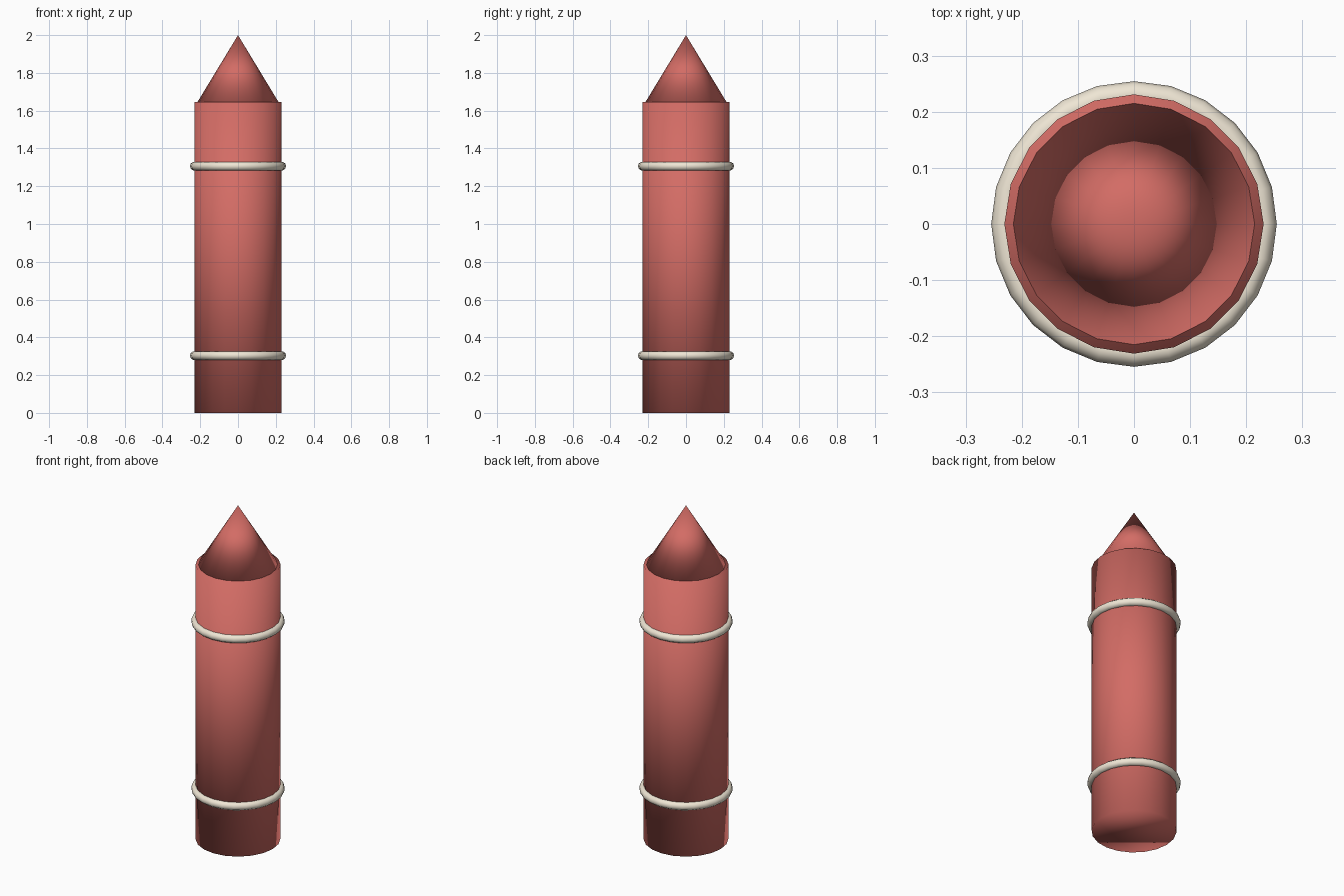
import bpy

if "Cube" in bpy.data.objects:
    bpy.data.objects.remove(bpy.data.objects["Cube"])


def material(name, color):
    m = bpy.data.materials.new(name)
    m.diffuse_color = color
    m.use_nodes = True
    m.node_tree.nodes["Principled BSDF"].inputs["Base Color"].default_value = m.diffuse_color
    return m


red = material("wax_red", (0.65, 0.15, 0.13, 1))
cream = material("band_cream", (0.86, 0.79, 0.66, 1))


def finish(name, mat):
    ob = bpy.context.object
    ob.name = name
    ob.data.materials.append(mat)
    bpy.ops.object.shade_smooth()
    return ob


BODY_H, BODY_R = 1.645, 0.231

# Cylindrical body, softly shaded across its caps
bpy.ops.mesh.primitive_cylinder_add(vertices=20, radius=BODY_R, depth=BODY_H,
                                    location=(0, 0, BODY_H / 2))
finish("body", red)

# Pointed tip, slightly narrower than the body
tip_h = 2.0 - BODY_H
bpy.ops.mesh.primitive_cone_add(vertices=20, radius1=0.215, radius2=0, depth=tip_h,
                                location=(0, 0, BODY_H + tip_h / 2))
finish("tip", red)

# Two rounded bands around the body
for name, z in (("lower_band", 0.303), ("upper_band", 1.306)):
    bpy.ops.mesh.primitive_torus_add(major_segments=24, minor_segments=10,
                                     major_radius=BODY_R, minor_radius=0.0235,
                                     location=(0, 0, z))
    finish(name, cream)
